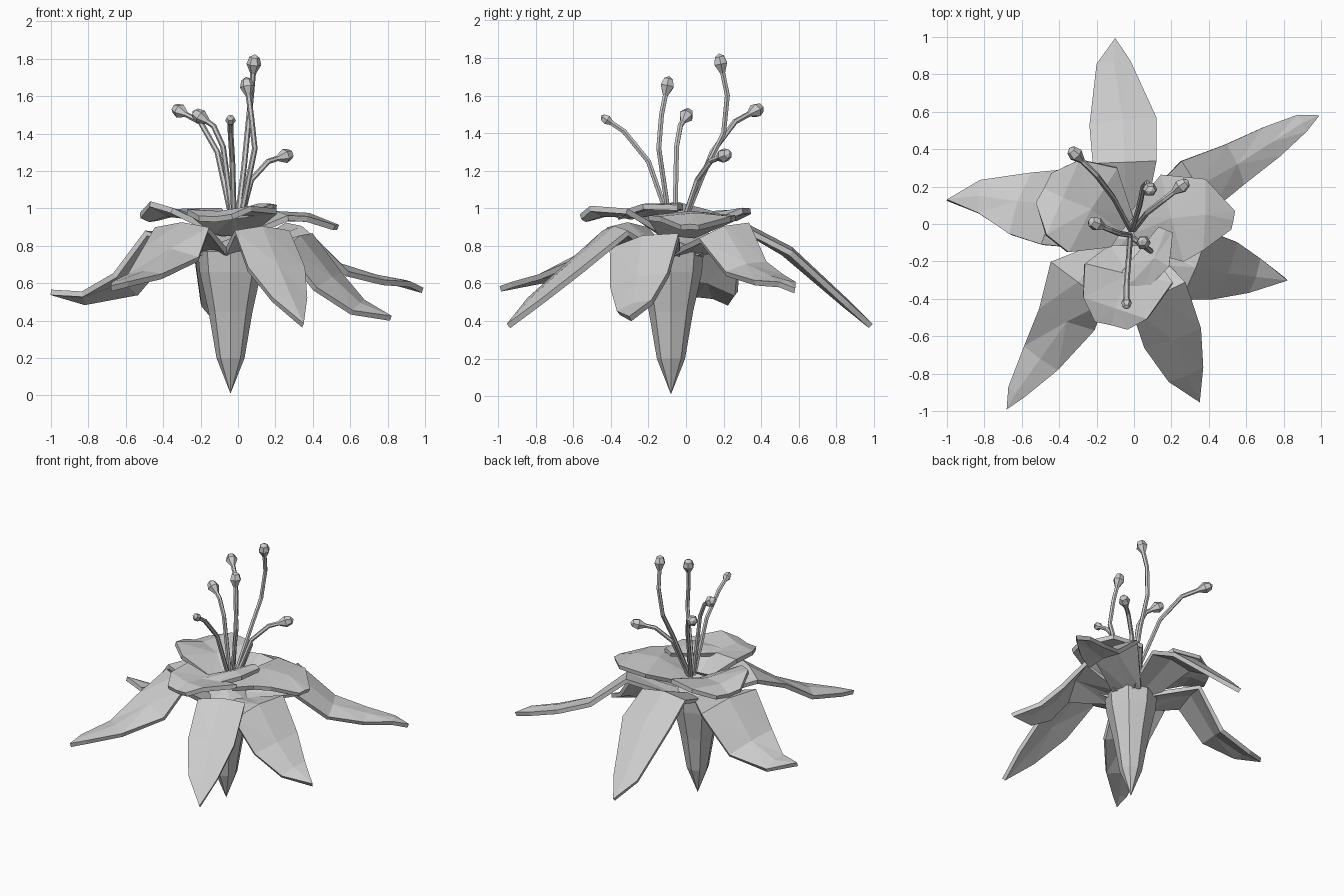
import bpy
import bmesh
from math import sin, cos, radians, tau
from mathutils import Vector

cube = bpy.data.objects.get("Cube")
if cube:
    bpy.data.objects.remove(cube, do_unlink=True)

grey = bpy.data.materials.new("soft grey")
grey.use_nodes = True
colour = (0.6, 0.6, 0.6, 1)
grey.diffuse_color = colour
grey.node_tree.nodes["Principled BSDF"].inputs["Base Color"].default_value = colour
UP = Vector((0, 0, 1))


def make_object(name, bm):
    bmesh.ops.recalc_face_normals(bm, faces=bm.faces)
    mesh = bpy.data.meshes.new(name)
    bm.to_mesh(mesh)
    bm.free()
    mesh.materials.append(grey)
    obj = bpy.data.objects.new(name, mesh)
    bpy.context.collection.objects.link(obj)
    return obj


def tangents(points):
    last = len(points) - 1
    return [(points[min(i + 1, last)] - points[max(i - 1, 0)]).normalized()
            for i in range(last + 1)]


def petal(name, sections, fold=0.15):
    """Each section: x, y, z, half width, tilt in degrees (right edge down)."""
    bm = bmesh.new()
    mids = [Vector(s[:3]) for s in sections]
    rows = []
    for mid, along, (*_, width, tilt) in zip(mids, tangents(mids), sections):
        side = along.cross(UP).normalized()
        lift = side.cross(along)
        a = radians(tilt)
        side, lift = side * cos(a) - lift * sin(a), lift * cos(a) + side * sin(a)
        if width == 0:
            rows.append([bm.verts.new(mid)] * 3)
        else:
            rows.append([bm.verts.new(mid + side * k * width - lift * abs(k) * fold * width)
                         for k in (-1, 0, 1)])
    for low, high in zip(rows, rows[1:]):
        for k in (0, 1):
            corners = [low[k], low[k + 1], high[k + 1], high[k]]
            bm.faces.new(list(dict.fromkeys(corners)))
    bmesh.ops.triangulate(bm, faces=bm.faces)
    solid = make_object(name, bm).modifiers.new("thickness", "SOLIDIFY")
    solid.thickness = 0.03
    solid.offset = -0.6


def loft(name, centres, radii, sides, axes):
    """Rings of the given radii along a path; zero radius makes a point."""
    bm = bmesh.new()
    rings = []
    for c, r, along in zip(centres, radii, axes):
        u = along.cross(Vector((0, 1, 0))).normalized()
        v = along.cross(u)
        if r == 0:
            rings.append([bm.verts.new(c)] * sides)
        else:
            rings.append([bm.verts.new(c + r * (u * cos(tau * i / sides) + v * sin(tau * i / sides)))
                          for i in range(sides)])
    for a, b in zip(rings, rings[1:]):
        for i in range(sides):
            j = (i + 1) % sides
            bm.faces.new(list(dict.fromkeys([a[i], a[j], b[j], b[i]])))
    return make_object(name, bm)


# Tapered tube under the flower, pointed at the bottom and closed at the throat
tube_heights = (0.01, 0.2, 0.45, 0.66, 0.77, 0.84)
tube_radii = (0, 0.075, 0.118, 0.165, 0.175, 0)
loft("flower_tube", [Vector((-0.04, -0.08, z)) for z in tube_heights],
     tube_radii, 8, [UP] * len(tube_heights))

# Six long drooping outer petals
petal("back_outer_petal", [
    (-.04, .03, .78, .1, 0), (-.05, .33, .91, .17, 0), (-.06, .56, .79, .18, 0),
    (-.11, .87, .5, .09, 0), (-.1, .99, .38, 0, 0)])
petal("left_back_outer_petal", [
    (.06, 0, .78, .1, 0), (.34, .2, .9, .16, 15), (.55, .32, .7, .12, 15),
    (.74, .44, .64, .09, 10), (.9, .54, .61, .05, 0), (.99, .58, .57, 0, 0)])
petal("left_front_outer_petal", [
    (.07, -.12, .78, .1, 0), (.33, -.23, .85, .2, 12), (.5, -.26, .63, .17, 20),
    (.65, -.28, .49, .1, 20), (.82, -.3, .42, 0, 0)])
petal("front_left_outer_petal", [
    (.01, -.18, .78, .1, 0), (.13, -.38, .9, .16, 0), (.21, -.62, .7, .16, 0),
    (.28, -.81, .53, .1, 0), (.35, -.95, .38, 0, 0)])
petal("front_right_outer_petal", [
    (-.1, -.17, .78, .1, 0), (-.3, -.31, .92, .18, 0), (-.36, -.52, .78, .16, -10),
    (-.5, -.72, .66, .11, 0), (-.63, -.9, .61, .05, 0), (-.68, -.99, .58, 0, 0)])
petal("right_outer_petal", [
    (-.13, -.05, .78, .1, 0), (-.42, .1, .87, .22, 10), (-.62, .12, .62, .18, 20),
    (-.83, .15, .54, .09, 15), (-1, .13, .56, 0, 0)])

# Wide, nearly level inner petals
petal("right_inner_petal", [
    (-.07, -.04, .87, .1, 0), (-.23, .08, .96, .26, 0), (-.38, .14, .98, .22, 5),
    (-.48, .19, .95, .09, 5)], fold=-.15)
petal("left_inner_petal", [
    (0, -.05, .87, .1, 0), (.2, .03, .98, .24, 0), (.38, .05, .97, .19, 0),
    (.53, .02, .91, .05, 0)], fold=.1)
petal("front_inner_petal", [
    (-.03, -.12, .87, .1, 0), (-.03, -.27, .97, .24, 0), (-.1, -.45, .98, .18, 3),
    (-.12, -.54, .95, .09, 3)], fold=-.1)
petal("curled_petal", [
    (.17, -.03, 1.02, .04, 0), (.11, -.18, 1.02, .09, 10), (0, -.3, .99, .08, 0),
    (-.08, -.33, .97, .04, 0)], fold=.2)

# Bent stamens, each ending in a faceted bud
stamens = {
    "tall_back": [(-.01, -.03, .88), (.03, .1, 1.2), (.05, .2, 1.4), (.07, .22, 1.6), (.085, .185, 1.77)],
    "tall_front": [(0, -.08, .88), (.09, -.145, 1.32), (.07, -.13, 1.5), (.05, -.1, 1.65)],
    "right_back": [(-.02, -.03, .88), (-.11, .14, 1.3), (-.2, .26, 1.46), (-.31, .37, 1.52)],
    "right": [(-.02, -.06, .88), (-.08, -.05, 1.33), (-.13, -.03, 1.44), (-.2, 0, 1.49)],
    "front": [(-.02, -.07, .88), (-.03, -.2, 1.25), (-.04, -.33, 1.41), (-.04, -.42, 1.47)],
    "left_back": [(0, -.03, .88), (.07, .06, 1.15), (.16, .13, 1.25), (.25, .2, 1.28)],
}
for label, path in stamens.items():
    path = [Vector(p) for p in path]
    loft(label + "_stamen", path, [.015] * len(path), 6, tangents(path))
    aim = (path[-1] - path[-2]).normalized()
    size = .8 if label == "front" else 1.1
    steps = (-.05, 0, .035, .05)
    loft(label + "_bud", [path[-1] + aim * s * size for s in steps],
         [r * size for r in (.012, .036, .025, 0)], 6, [aim] * len(steps))
